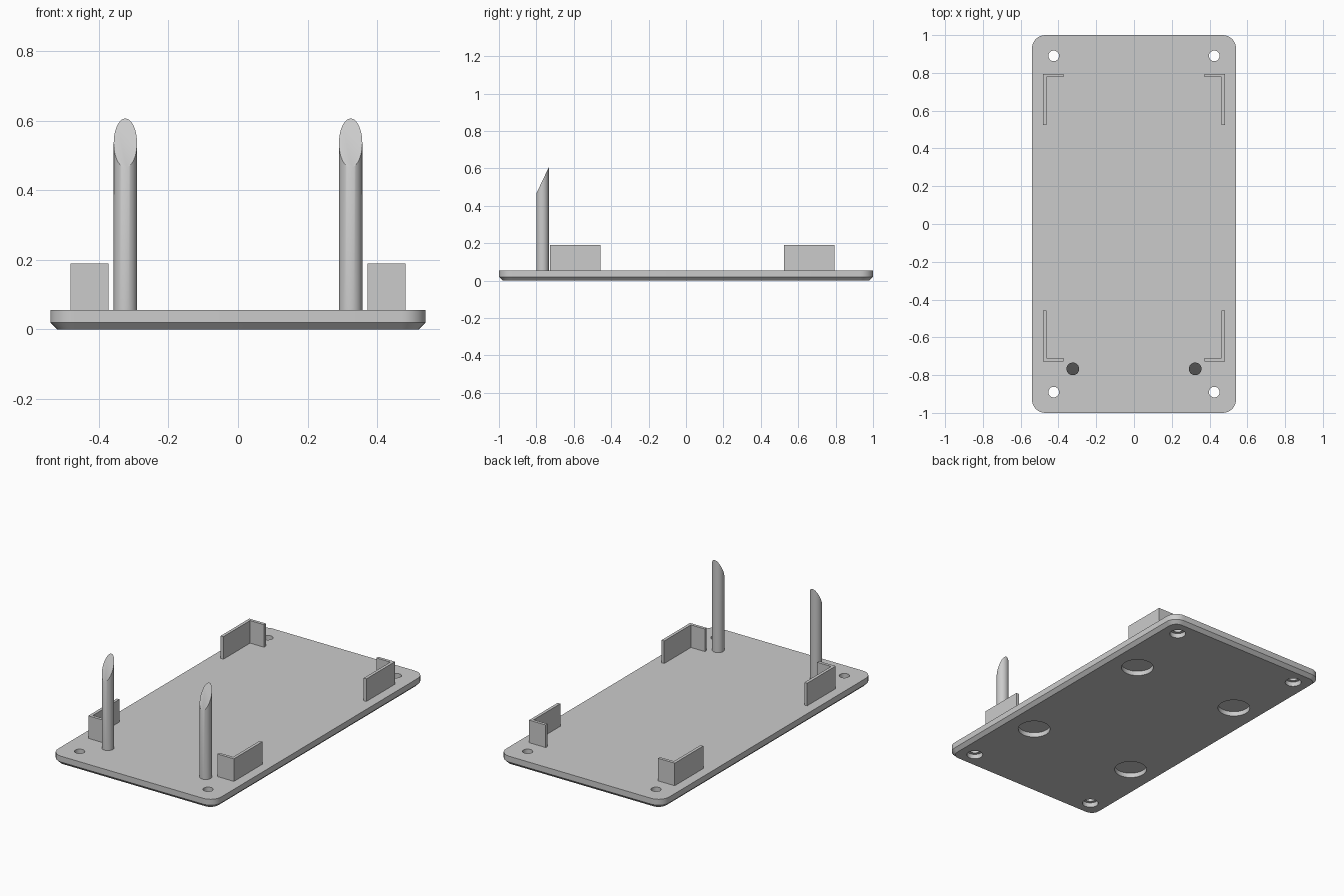
import bpy, bmesh
from math import cos, sin, radians

if "Cube" in bpy.data.objects:
    bpy.data.objects.remove(bpy.data.objects["Cube"])

HALF_X, HALF_Y, TOP = 0.54, 1.0, 0.055

grey = bpy.data.materials.new("plain_grey")
grey.use_nodes = True
grey.diffuse_color = (0.6, 0.6, 0.6, 1)
grey.node_tree.nodes["Principled BSDF"].inputs["Base Color"].default_value = (0.6, 0.6, 0.6, 1)


def loft(name, rings):
    """Closed solid through a stack of matching rings of points."""
    bm = bmesh.new()
    loops = [[bm.verts.new(p) for p in ring] for ring in rings]
    n = len(loops[0])
    bm.faces.new(loops[0][::-1])
    bm.faces.new(loops[-1])
    for low, high in zip(loops, loops[1:]):
        for i in range(n):
            j = (i + 1) % n
            bm.faces.new((low[i], low[j], high[j], high[i]))
    bmesh.ops.recalc_face_normals(bm, faces=bm.faces)
    mesh = bpy.data.meshes.new(name)
    bm.to_mesh(mesh)
    bm.free()
    mesh.materials.append(grey)
    obj = bpy.data.objects.new(name, mesh)
    bpy.context.collection.objects.link(obj)
    return obj


def select_only(obj):
    bpy.ops.object.select_all(action='DESELECT')
    obj.select_set(True)
    bpy.context.view_layer.objects.active = obj


def smooth(obj):
    select_only(obj)
    bpy.ops.object.shade_smooth_by_angle(angle=radians(30))


def circle(x, y, z, r, n=40, slope=0.0):
    """Ring of points; slope tilts it upward towards the back."""
    angles = [radians(360 * i / n) for i in range(n)]
    return [(x + r * cos(a), y + r * sin(a), z + slope * r * sin(a)) for a in angles]


def rounded_outline(inset, z, r=0.07, steps=8):
    points = []
    for k, (sx, sy) in enumerate([(1, 1), (-1, 1), (-1, -1), (1, -1)]):
        for i in range(steps + 1):
            a = radians(90 * (k + i / steps))
            points.append((sx * (HALF_X - r) + (r - inset) * cos(a),
                           sy * (HALF_Y - r) + (r - inset) * sin(a), z))
    return points


# Base plate with a chamfered lower rim
plate = loft("base_plate", [rounded_outline(0.02, 0), rounded_outline(0, 0.02),
                            rounded_outline(0, TOP)])


def drill(x, y, r, depth):
    cutter = loft("drill_cutter", [circle(x, y, -0.05, r), circle(x, y, depth, r)])
    cutter.hide_render = True
    select_only(plate)
    mod = plate.modifiers.new("drill", 'BOOLEAN')
    mod.operation = 'DIFFERENCE'
    mod.solver = 'EXACT'
    mod.object = cutter
    bpy.ops.object.modifier_apply(modifier=mod.name)
    bpy.data.objects.remove(cutter)


# Screw holes, their counterbores and the round foot recesses underneath
for sx in (-1, 1):
    for sy in (-1, 1):
        drill(sx * 0.425, sy * 0.89, 0.045, 0.028)
        drill(sx * 0.425, sy * 0.89, 0.028, 0.1)
        drill(sx * 0.355, sy * 0.453, 0.09, 0.028)
smooth(plate)


# L-shaped corner brackets
def bracket(name, sx, sy, outer_y):
    x0, t, arm_x, arm_y = 0.482, 0.018, 0.11, 0.27
    profile = [(0, 0), (arm_x, 0), (arm_x, t), (t, t), (t, arm_y), (0, arm_y)]
    rings = [[(sx * (x0 - u), sy * (outer_y - v), z) for u, v in profile]
             for z in (TOP, 0.19)]
    loft(name, rings)


# Pin posts with a slanted cut facing the front
for side, sx in (("right", -1), ("left", 1)):
    bracket("back_" + side + "_bracket", sx, 1, 0.795)
    bracket("front_" + side + "_bracket", sx, -1, 0.727)
    x, y, r = sx * 0.324, -0.767, 0.0335
    post = loft(side + "_post", [circle(x, y, TOP, r), circle(x, y, 0.536, r, slope=2.1)])
    smooth(post)
